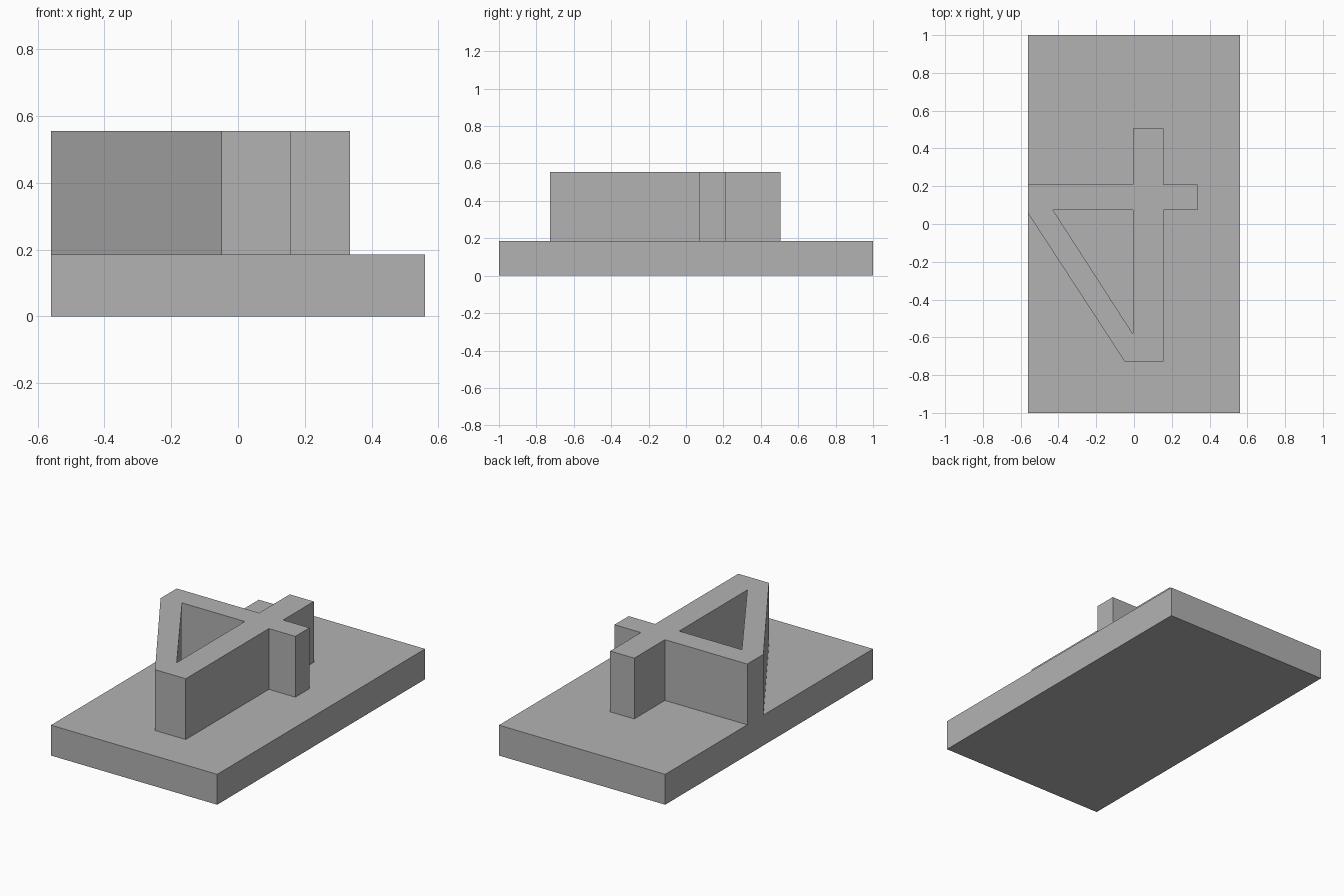
import bpy

default = bpy.data.objects.get("Cube")
if default:
    bpy.data.objects.remove(default, do_unlink=True)

BASE_TOP, TOP = 0.185, 0.555

# Single plain grey finish
grey = bpy.data.materials.new("plain_grey")
grey.use_nodes = True
colour = (0.448, 0.448, 0.448, 1)
grey.diffuse_color = colour
grey.node_tree.nodes["Principled BSDF"].inputs["Base Color"].default_value = colour


def extruded_profile(name, loops, bottom, top):
    """Flat outline with optional holes, extruded from bottom to top."""
    curve = bpy.data.curves.new(name + "_profile", "CURVE")
    curve.dimensions = "2D"
    curve.fill_mode = "BOTH"
    curve.extrude = (top - bottom) / 2
    for loop in loops:
        spline = curve.splines.new("POLY")
        spline.points.add(len(loop) - 1)
        for point, (x, y) in zip(spline.points, loop):
            point.co = (x, y, 0, 1)
        spline.use_cyclic_u = True
    helper = bpy.data.objects.new(name + "_helper", curve)
    bpy.context.collection.objects.link(helper)
    depsgraph = bpy.context.evaluated_depsgraph_get()
    mesh = bpy.data.meshes.new_from_object(helper.evaluated_get(depsgraph))
    bpy.data.objects.remove(helper, do_unlink=True)
    bpy.data.curves.remove(curve)
    mesh.name = name
    mesh.materials.clear()
    mesh.materials.append(grey)
    for face in mesh.polygons:
        face.use_smooth = False
        face.material_index = 0
    obj = bpy.data.objects.new(name, mesh)
    obj.location.z = (bottom + top) / 2
    bpy.context.collection.objects.link(obj)
    return obj


# Rectangular slab
bpy.ops.mesh.primitive_cube_add(size=1, location=(0, 0, BASE_TOP / 2))
base = bpy.context.object
base.name = "base_slab"
base.scale = (1.12, 2, BASE_TOP)
base.data.materials.append(grey)

# Raised block: upright bar, cross bar and diagonal strut around an open triangle
outline = [(-0.56, 0.21), (-0.005, 0.21), (-0.005, 0.505), (0.157, 0.505),
           (0.157, 0.21), (0.335, 0.21), (0.335, 0.073), (0.157, 0.073),
           (0.157, -0.727), (-0.05, -0.727), (-0.56, 0.055)]
opening = [(-0.428, 0.073), (-0.005, -0.583), (-0.005, 0.073)]
extruded_profile("raised_block", [outline, opening], BASE_TOP, TOP)
